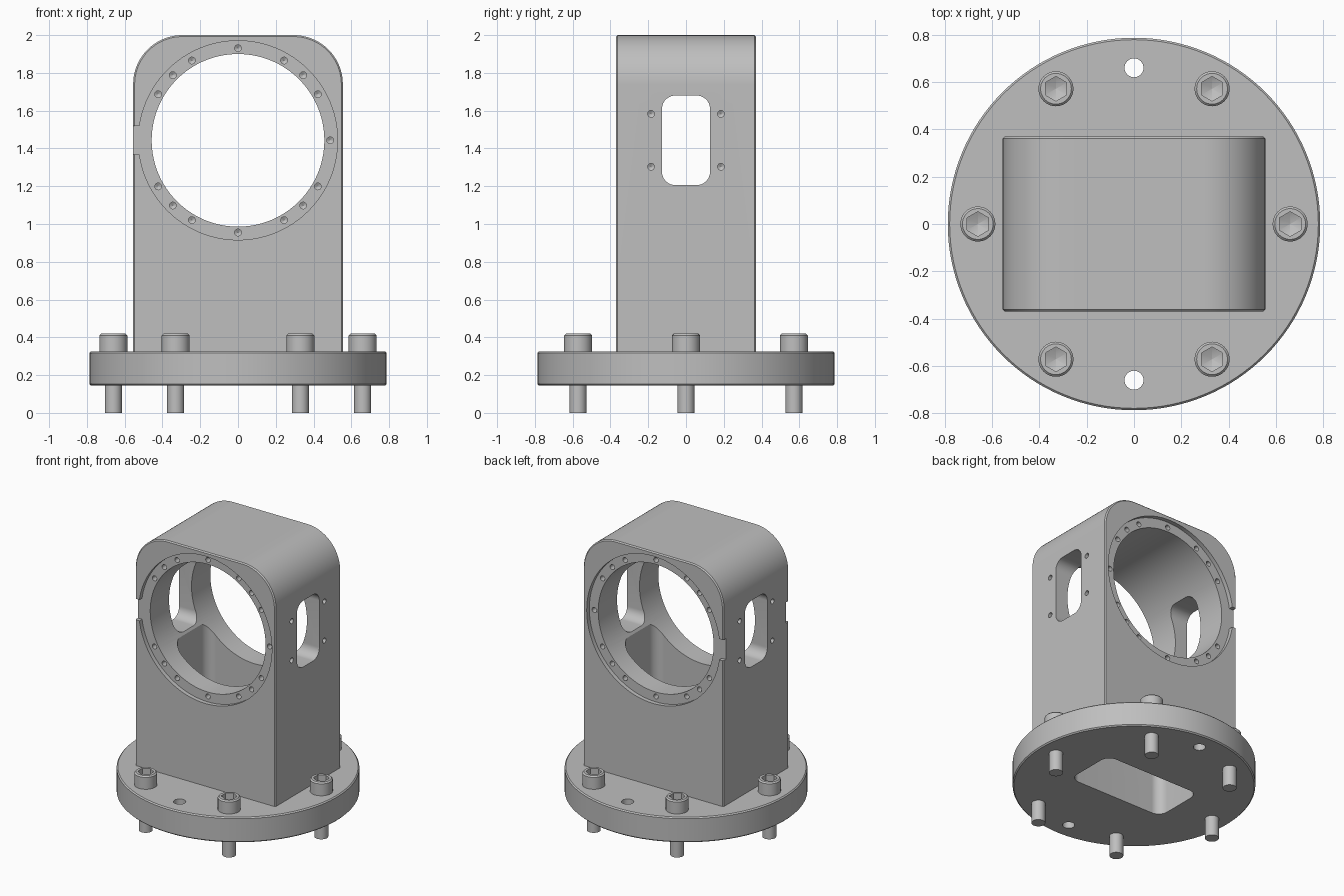
import bpy, bmesh
from math import pi, sin, cos, radians
from mathutils import Matrix

if "Cube" in bpy.data.objects:
    bpy.data.objects.remove(bpy.data.objects["Cube"])

metal = bpy.data.materials.new("machined grey metal")
metal.use_nodes = True
metal.diffuse_color = (0.52, 0.52, 0.52, 1)
metal.node_tree.nodes["Principled BSDF"].inputs["Base Color"].default_value = (0.52, 0.52, 0.52, 1)

# Main dimensions
BORE_Z, FACE_Y, SIDE_X = 1.443, 0.37, 0.555
RECESS = 0.03
PLATE_LOW, PLATE_TOP = 0.145, 0.325
move = Matrix.Translation
FRONT = Matrix.Rotation(pi / 2, 4, "X")      # local z points to -y
SIDE = Matrix.Rotation(pi / 2, 4, "Z") @ FRONT  # local z points to +x


def loft(bm, rings):
    """Skin a stack of equal rings and cap both ends."""
    loops = [[bm.verts.new(p) for p in ring] for ring in rings]
    n = len(loops[0])
    for a, b in zip(loops, loops[1:]):
        for i in range(n):
            j = (i + 1) % n
            bm.faces.new((a[i], a[j], b[j], b[i]))
    return [bm.faces.new(loops[0]), bm.faces.new(loops[-1])]


def lathe(bm, profile, place=Matrix(), sides=64, start=0.0):
    angles = [start + 2 * pi * i / sides for i in range(sides)]
    return loft(bm, [[place @ Matrix.Translation((r * cos(a), r * sin(a), z)).translation
                      for a in angles] for r, z in profile])


def rounded(x, low, high, r_low, r_high, steps=14):
    """Outline of a rectangle with rounded lower and upper corners."""
    points = []
    corners = ((x, high, r_high, 0), (-x, high, r_high, 90),
               (-x, low, r_low, 180), (x, low, r_low, 270))
    for cx, cy, r, first in corners:
        ox = cx - r if cx > 0 else cx + r
        oy = cy - r if cy == high else cy + r
        count = steps if r else 0
        for i in range(count + 1):
            a = radians(first + 90 * i / max(count, 1))
            points.append((ox + r * cos(a), oy + r * sin(a)))
    return points


def prism(bm, outline, z0, z1, place=Matrix()):
    return loft(bm, [[place @ move((x, y, z)).translation for x, y in outline]
                     for z in (z0, z1)])


def finish(bm, name):
    bmesh.ops.recalc_face_normals(bm, faces=bm.faces[:])
    mesh = bpy.data.meshes.new(name)
    bm.to_mesh(mesh)
    bm.free()
    mesh.materials.append(metal)
    obj = bpy.data.objects.new(name, mesh)
    bpy.context.scene.collection.objects.link(obj)
    return obj


def cut(obj, build):
    """Subtract the solid made by build(bm) and bake the result."""
    bm = bmesh.new()
    build(bm)
    tool = finish(bm, "cutter")
    tool.hide_render = True
    mod = obj.modifiers.new("cut", "BOOLEAN")
    mod.operation, mod.solver, mod.object = "DIFFERENCE", "EXACT", tool
    graph = bpy.context.evaluated_depsgraph_get()
    graph.update()
    baked = bpy.data.meshes.new_from_object(obj.evaluated_get(graph))
    obj.modifiers.clear()
    obj.data = baked
    bpy.data.objects.remove(tool)


def smooth(obj):
    obj.data.shade_smooth()
    obj.data.set_sharp_from_angle(angle=radians(30))


def pocket(bm):
    prism(bm, rounded(0.38, -0.19, 0.19, 0.07, 0.07), 0, BORE_Z)


# Housing block with rounded shoulders and chamfered front and back rims
bm = bmesh.new()
caps = prism(bm, rounded(SIDE_X, PLATE_TOP - 0.015, 2, 0, 0.26, 20), -FACE_Y, FACE_Y, FRONT)
bmesh.ops.recalc_face_normals(bm, faces=bm.faces[:])
bmesh.ops.bevel(bm, geom=list({e for f in caps for e in f.edges}), offset=0.008,
                segments=1, affect="EDGES")
housing = finish(bm, "housing")

# Bore, side windows and the vertical pocket
cut(housing, lambda bm: lathe(bm, [(0.457, -1), (0.457, 1)], move((0, 0, BORE_Z)) @ FRONT, 128))
cut(housing, lambda bm: prism(bm, rounded(0.127, 1.206, 1.68, 0.07, 0.07), -1, 1, SIDE))
cut(housing, pocket)

# Places on the front and back faces, with local z pointing outward
faces = [FRONT, Matrix.Rotation(pi, 4, "Z") @ FRONT]


def recesses(bm):
    for face in faces:
        lathe(bm, [(0.527, FACE_Y - RECESS), (0.527, 1)], move((0, 0, BORE_Z)) @ face, 128)


def notches(bm):
    for s in (-1, 1):
        bmesh.ops.create_cube(bm, size=1, matrix=move((-0.56, s * (FACE_Y + 0.1 - RECESS), BORE_Z))
                              @ Matrix.Diagonal((0.12, 0.2, 0.15, 1)))


def screw_holes(bm):
    # Flange holes on both rings
    for face, s in zip(faces, (-1, 1)):
        for a in (0, 30, 45, 60, 90, 120, 135, 150, 210, 225, 240, 270, 300, 315, 330):
            x, z = 0.488 * cos(radians(a)), BORE_Z + 0.488 * sin(radians(a))
            drill = [(0.001, -0.1), (0.018, -0.09), (0.018, 0.1)]
            lathe(bm, drill, move((x, s * (FACE_Y - RECESS), z)) @ face, 16)
    # Holes around the side windows
    for s in (-1, 1):
        turn = Matrix.Rotation(0 if s > 0 else pi, 4, "Z") @ SIDE
        for y in (-0.185, 0.185):
            for z in (-0.14, 0.14):
                drill = [(0.001, -0.065), (0.018, -0.055), (0.018, 0.1)]
                lathe(bm, drill, move((s * SIDE_X, y, BORE_Z + z)) @ turn, 16)


for step in (recesses, notches, screw_holes):
    cut(housing, step)
smooth(housing)

# Round base plate with chamfered rims and two dowel holes
bm = bmesh.new()
lathe(bm, [(0.779, PLATE_LOW), (0.787, PLATE_LOW + 0.008),
           (0.787, PLATE_TOP - 0.008), (0.779, PLATE_TOP)], sides=128)
plate = finish(bm, "base_plate")
cut(plate, pocket)


def dowel_holes(bm):
    for y in (-0.66, 0.66):
        lathe(bm, [(0.04, 0), (0.04, 1)], move((0, y, 0)), 32)


cut(plate, dowel_holes)
smooth(plate)

# Socket head bolts: one cut mesh shared around the circle
bm = bmesh.new()
lathe(bm, [(0.045, 0), (0.045, PLATE_TOP), (0.074, PLATE_TOP), (0.074, 0.41), (0.065, 0.419)], sides=48)
bolt = finish(bm, "bolt_1")
cut(bolt, lambda bm: lathe(bm, [(0.001, 0.34), (0.052, 0.365), (0.052, 0.5)], sides=6, start=pi / 2))
smooth(bolt)
for i in range(6):
    item = bolt
    if i:
        item = bpy.data.objects.new(f"bolt_{i + 1}", bolt.data)
        bpy.context.scene.collection.objects.link(item)
    item.location = (0.66 * cos(i * pi / 3), 0.66 * sin(i * pi / 3), 0)
